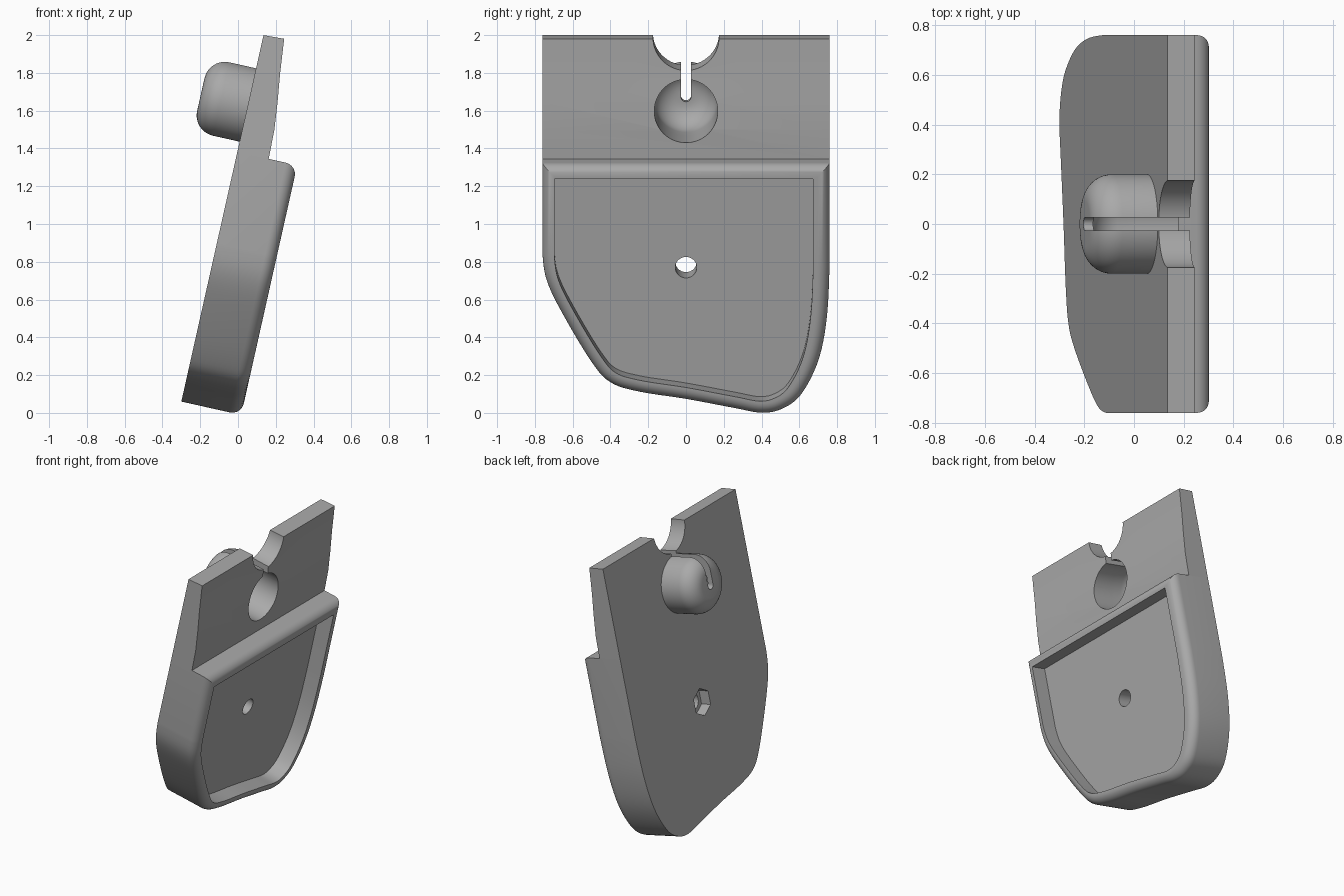
import bpy, bmesh, math
from mathutils import Matrix, Vector

if "Cube" in bpy.data.objects:
    bpy.data.objects.remove(bpy.data.objects["Cube"])

# Local frame: x = thickness (back to front), y = width, z = length of the slab
TILT = Matrix.Translation((-0.3, 0, 0.06)) @ Matrix.Rotation(math.radians(12.64), 4, 'Y')
HALF, STEP, THICK = 0.76, 1.355, 0.325
SOCKET_Z = 1.61

grey = bpy.data.materials.new("plain grey")
grey.use_nodes = True
grey.diffuse_color = (0.4, 0.4, 0.4, 1)
grey.node_tree.nodes["Principled BSDF"].inputs["Base Color"].default_value = grey.diffuse_color


def loft(name, rings):
    """Skin a stack of equal rings and cap both ends."""
    bm = bmesh.new()
    rows = [[bm.verts.new(p) for p in ring] for ring in rings]
    n = len(rows[0])
    for a, b in zip(rows, rows[1:]):
        for i in range(n):
            j = (i + 1) % n
            bm.faces.new((a[i], a[j], b[j], b[i]))
    bm.faces.new(rows[0])
    bm.faces.new(rows[-1])
    bmesh.ops.recalc_face_normals(bm, faces=bm.faces[:])
    mesh = bpy.data.meshes.new(name)
    bm.to_mesh(mesh)
    bm.free()
    mesh.materials.append(grey)
    ob = bpy.data.objects.new(name, mesh)
    bpy.context.collection.objects.link(ob)
    ob.matrix_world = TILT
    return ob


def at(x, pts):
    return [(x, y, z) for y, z in pts]


def circle(r, z, n=64, turn=0.0):
    angles = [turn + math.tau * i / n for i in range(n)]
    return [(r * math.cos(a), z + r * math.sin(a)) for a in angles]


def spline(pts, steps=6):
    """Smooth curve through the inner points."""
    out = []
    for a, b, c, d in zip(pts, pts[1:], pts[2:], pts[3:]):
        a, b, c, d = map(Vector, (a, b, c, d))
        for k in range(steps):
            t = k / steps
            out.append(b + (c - a) * t / 2 + (a * 2 - b * 5 + c * 4 - d) * t * t / 2
                       + (b * 3 - a - c * 3 + d) * t ** 3 / 2)
    return out + [Vector(pts[-2])]


def inset(pts, d, shift=0.0):
    """Mitred inward offset of a clockwise outline."""
    out = []
    for i, p in enumerate(pts):
        e = (p - pts[i - 1]).normalized()
        f = (pts[(i + 1) % len(pts)] - p).normalized()
        n, m = Vector((e.y, -e.x)), Vector((f.y, -f.x))
        out.append(p + (n + m) * d / (1 + n.dot(m)) + Vector((shift, 0)))
    return out


def rounded_plug(name, r, start, end, fillet):
    """Cylinder along the thickness with a rounded far end."""
    arc = [math.pi / 2 * k / 10 for k in range(11)]
    rings = [at(start, circle(r, SOCKET_Z))]
    rings += [at(end + fillet * (1 - math.sin(a)), circle(r - fillet * (1 - math.cos(a)), SOCKET_Z))
              for a in arc]
    return loft(name, rings)


def cut(ob, cutters):
    for c in cutters:
        mod = ob.modifiers.new("cut", 'BOOLEAN')
        mod.operation, mod.solver, mod.object = 'DIFFERENCE', 'EXACT', c
    bpy.context.view_layer.update()
    graph = bpy.context.evaluated_depsgraph_get()
    mesh = bpy.data.meshes.new_from_object(ob.evaluated_get(graph))
    ob.modifiers.clear()
    ob.data = mesh


# Lower tray outline: asymmetric curved bottom, square top corners
curve = spline([(0.76, 1.0), (0.76, 0.8), (0.745, 0.51), (0.70, 0.28), (0.61, 0.1), (0.51, 0.022),
                (0.4, 0), (0.25, 0.027), (0, 0.075), (-0.25, 0.115), (-0.4, 0.165), (-0.5, 0.275),
                (-0.65, 0.53), (-0.735, 0.71), (-0.76, 0.86), (-0.76, 1.0)])
outline = curve + [Vector((-HALF, STEP)), Vector((HALF, STEP))]

# Tray: straight wall, rounded rim, recessed floor
R = 0.063
rings = [at(0, outline)]
for k in range(9):
    a = math.pi / 2 * k / 8
    rings.append(at(THICK - R + R * math.sin(a), inset(outline, R * (1 - math.cos(a)))))
pocket = inset(outline, 0.075, -0.012)
rings += [at(THICK, pocket), at(0.215, pocket)]
tray = loft("tray", rings)

# Tapered upper plate with a gently bowed front
profile = [(0, STEP), (0.17, STEP), (0.166, 1.51), (0.15, 1.66), (0.13, 1.81), (0.111, 1.993), (0, 1.988)]
plate = loft("upper_plate", [[(x, y, z) for x, z in profile] for y in (-HALF, HALF)])

# Hollow round socket on the back
socket = rounded_plug("socket", 0.2, 0.001, -0.255, 0.11)

# Cutters: cavity, cable slot, top notch, screw hole, nut recess
cavity = rounded_plug("cavity_cutter", 0.168, 0.3, -0.215, 0.13)
lower = [(0.027 * math.cos(a), 1.605 + 0.027 * math.sin(a))
         for a in [math.pi + math.pi * k / 12 for k in range(13)]]
slot_shape = lower + [(0.027, 1.95), (-0.027, 1.95)]
slot = loft("slot_cutter", [at(x, slot_shape) for x in (-0.4, 0.3)])
notch = loft("notch_cutter", [at(x, circle(0.175, 2.0)) for x in (-0.1, 0.3)])
hole = loft("hole_cutter", [at(x, circle(0.057, 0.776, 32)) for x in (-0.1, 0.4)])
nut = loft("nut_cutter", [at(x, circle(0.095, 0.776, 6, math.pi / 6)) for x in (-0.1, 0.075)])

cut(tray, [hole, nut])
cut(plate, [cavity, slot, notch])
cut(socket, [cavity, slot])
for c in (cavity, slot, notch, hole, nut):
    bpy.data.objects.remove(c)

# Smooth curved walls, keep crisp edges
bpy.ops.object.select_all(action='DESELECT')
for ob in (tray, plate, socket):
    ob.select_set(True)
bpy.context.view_layer.objects.active = tray
bpy.ops.object.shade_smooth_by_angle(angle=math.radians(30))
